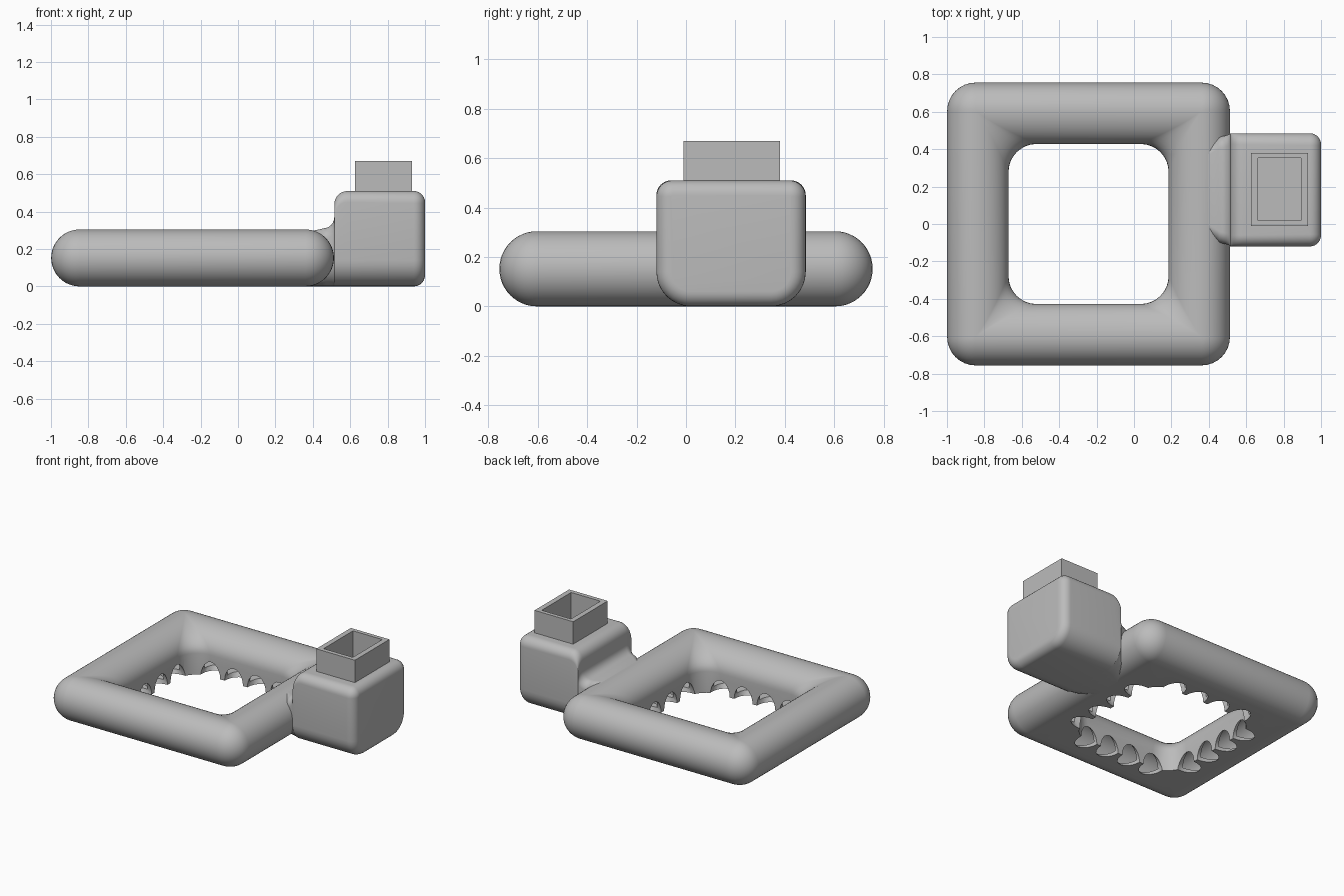
import bpy, bmesh
from math import sin, cos, pi, radians
from mathutils import Vector, Matrix

if "Cube" in bpy.data.objects:
    bpy.data.objects.remove(bpy.data.objects["Cube"])

grey = bpy.data.materials.new("light_grey")
grey.use_nodes = True
grey.diffuse_color = (0.5, 0.5, 0.5, 1)
grey.node_tree.nodes["Principled BSDF"].inputs["Base Color"].default_value = (0.5, 0.5, 0.5, 1)

CX = -0.243      # ring centre
MID = 0.604      # half-size of the tube's centre line
INNER = 0.428    # half-size of the opening
R = 0.152        # tube radius


def finish(name, bm):
    bmesh.ops.recalc_face_normals(bm, faces=bm.faces)
    mesh = bpy.data.meshes.new(name)
    bm.to_mesh(mesh)
    bm.free()
    mesh.materials.append(grey)
    obj = bpy.data.objects.new(name, mesh)
    bpy.context.collection.objects.link(obj)
    return obj


def activate(obj):
    bpy.ops.object.select_all(action='DESELECT')
    obj.select_set(True)
    bpy.context.view_layer.objects.active = obj


def subtract(obj, cutter):
    cutter.hide_render = True
    mod = obj.modifiers.new("cut", 'BOOLEAN')
    mod.operation, mod.solver, mod.object = 'DIFFERENCE', 'EXACT', cutter
    activate(obj)
    bpy.ops.object.modifier_apply(modifier=mod.name)
    bpy.data.objects.remove(cutter)


def rounded_rect(x0, x1, y0, y1, r_low, r_high, steps=8):
    """Counter-clockwise outline; r_low rounds the y0 corners, r_high the y1 ones."""
    pts = []
    corners = [(x1, y0, -1, r_low), (x1, y1, 0, r_high), (x0, y1, 1, r_high), (x0, y0, 2, r_low)]
    for x, y, q, r in corners:
        cx = x - r if x == x1 else x + r
        cy = y - r if y == y1 else y + r
        for i in range(steps + 1):
            a = (q + i / steps) * pi / 2
            pts.append((cx + r * cos(a), cy + r * sin(a)))
    return pts


def loft(name, loops, closed=False):
    bm = bmesh.new()
    rings = [[bm.verts.new(p) for p in loop] for loop in loops]
    pairs = list(zip(rings, rings[1:]))
    if closed:
        pairs.append((rings[-1], rings[0]))
    for a, b in pairs:
        for i in range(len(a)):
            j = (i + 1) % len(a)
            bm.faces.new((a[i], a[j], b[j], b[i]))
    if not closed:
        bm.faces.new(rings[0])
        bm.faces.new(rings[-1])
    return finish(name, bm)


def square_tube(name, d):
    """Square duct whose skin lies d inside the outer one."""
    r, inner = R - d, INNER + d
    section = []
    for i in range(25):                      # round outer side
        a = -pi / 2 + pi * i / 24
        section.append((MID + r * cos(a), R + r * sin(a)))
    for i in range(1, 13):                   # curved shoulder towards the opening
        a = pi / 2 * i / 12
        section.append((MID - (MID - inner) * sin(a), R + r * cos(a)))
    section.append((inner, d))
    loops = []
    for h, z in section:
        if h > MID:
            cr = h - MID
        else:
            cr = 0.15 * (max(MID - h, 0) / (MID - INNER)) ** 1.5
        cr = max(cr, 0.004)
        loops.append([(CX + x, y, z) for x, y in rounded_rect(-h, h, -h, h, cr, cr)])
    return loft(name, loops, closed=True)


# Hollow ring duct
ring = square_tube("ring_duct", 0)
subtract(ring, square_tube("duct_cavity", 0.03))

# Slanted air outlets drilled through the lower inner edge of each side
bm = bmesh.new()
for side in range(4):
    turn = Matrix.Translation((CX, 0, 0)) @ Matrix.Rotation(side * pi / 2, 4, 'Z')
    for t in (-0.27, -0.09, 0.09, 0.27):
        place = turn @ Matrix.Translation((INNER + 0.015, t, 0.015)) @ Matrix.Rotation(pi / 4, 4, 'Y')
        bmesh.ops.create_cone(bm, cap_ends=True, segments=20, radius1=0.073,
                              radius2=0.073, depth=0.24, matrix=place)
subtract(ring, finish("outlet_cutter", bm))

# Inlet box with its neck: cross-sections along x as (x, side inset, top)
sections = [(0.37, 0.07, 0.298), (0.41, 0.05, 0.3), (0.45, 0.025, 0.308)]
for i in range(7):                           # concave fillet rising from the ring
    a = pi / 2 * i / 6
    sections.append((0.455 + 0.06 * sin(a), 0.02 * (1 - i / 6), 0.37 - 0.06 * cos(a)))
for i in range(7):                           # rounded top edge
    a = pi / 2 * i / 6
    sections.append((0.585 - 0.07 * cos(a), 0, 0.44 + 0.07 * sin(a)))
loops = [[(x, y, z) for y, z in rounded_rect(-0.12 + s, 0.485 - s, 0, top, 0.14, 0.06)]
         for x, s, top in sections]
for i in range(8):                           # rounded far end
    a = pi / 2 * i / 7
    s = 0.06 * (1 - cos(a))
    loops.append([(0.94 + 0.06 * sin(a), y, z) for y, z in
                  rounded_rect(-0.12 + s, 0.485 - s, s, 0.51 - s, 0.14 - s, 0.065 - s)])
box = loft("inlet_box", loops)


def block(name, x0, x1, y0, y1, z0, z1):
    bm = bmesh.new()
    bmesh.ops.create_cube(bm, size=1)
    for v in bm.verts:
        v.co = Vector(((x0, x1)[v.co.x > 0], (y0, y1)[v.co.y > 0], (z0, z1)[v.co.z > 0]))
    return finish(name, bm)


# Square socket on top, open down into the box
socket = block("inlet_socket", 0.625, 0.93, -0.01, 0.38, 0.45, 0.67)
for part in (socket, box):
    subtract(part, block("socket_cutter", 0.662, 0.893, 0.02, 0.352, 0.1, 0.8))

for part in (ring, box, socket):
    activate(part)
    bpy.ops.object.shade_smooth_by_angle(angle=radians(35))
